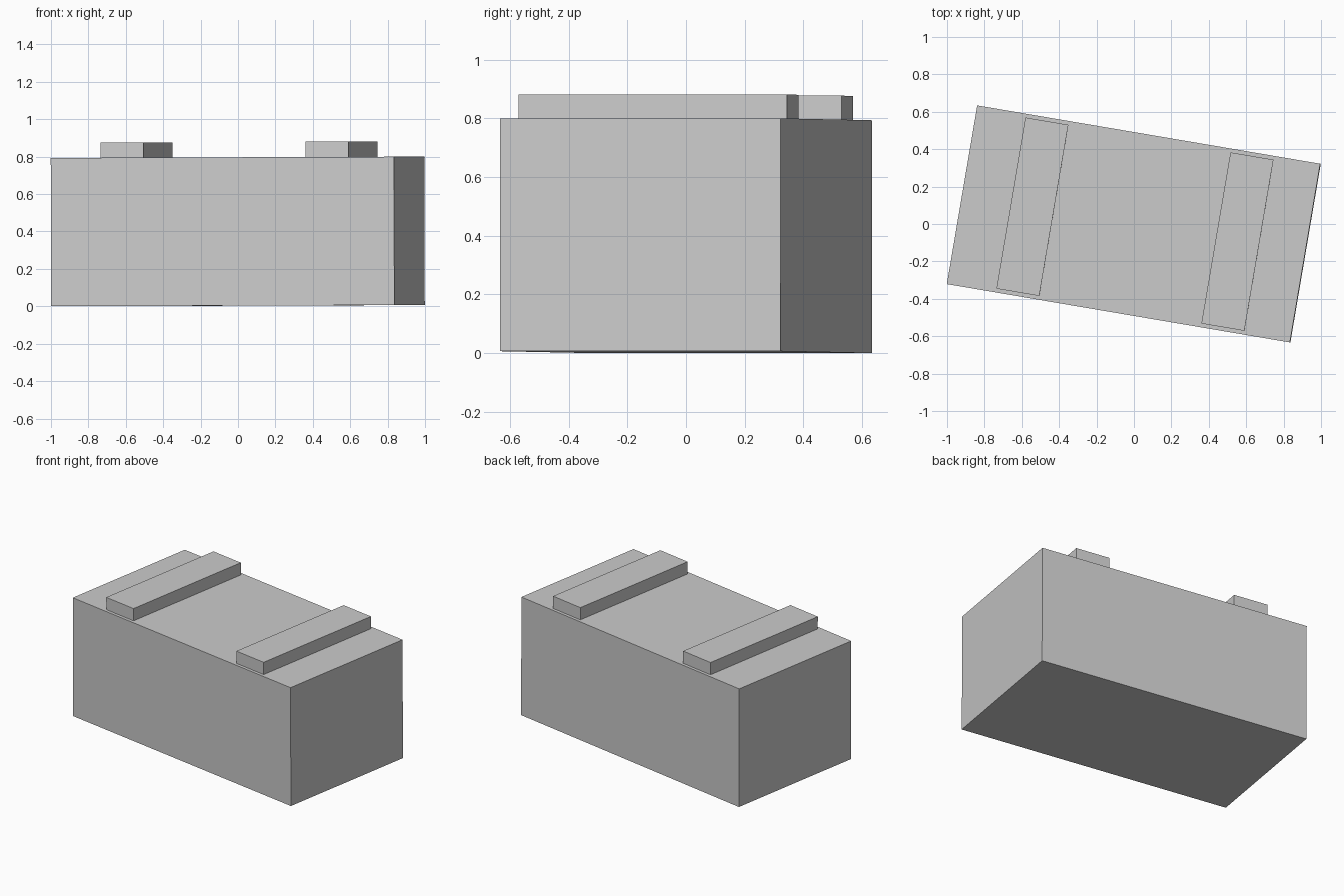
import bpy
import math
from mathutils import Matrix

cube = bpy.data.objects.get("Cube")
if cube:
    bpy.data.objects.remove(cube, do_unlink=True)

# Single plain grey
GREY = (0.6, 0.6, 0.6, 1.0)
grey = bpy.data.materials.new("plain_grey")
grey.use_nodes = True
grey.diffuse_color = GREY
grey.node_tree.nodes["Principled BSDF"].inputs["Base Color"].default_value = GREY

# The whole block sits turned about z and very slightly tipped
PLACE = (Matrix.Translation((0, 0, 0.0035))
         @ Matrix.Rotation(math.radians(-9.65), 4, "Z")
         @ Matrix.Rotation(math.radians(-0.2), 4, "Y"))


def box(name, size, x, bottom):
    """Flat-faced box centred on x, resting at the given height."""
    bpy.ops.mesh.primitive_cube_add(size=1)
    ob = bpy.context.object
    ob.name = name
    ob.data.transform(Matrix.Translation((x, 0, bottom + size[2] / 2))
                      @ Matrix.Diagonal((*size, 1)))
    ob.matrix_world = PLACE
    ob.data.materials.append(grey)
    return ob


# Main body
BODY_HEIGHT = 0.793
box("body", (1.861, 0.969, BODY_HEIGHT), 0, 0)

# Two raised bars across the top
for name, x in (("right_top_bar", -0.548), ("left_top_bar", 0.564)):
    box(name, (0.233, 0.928, 0.082), x, BODY_HEIGHT)
